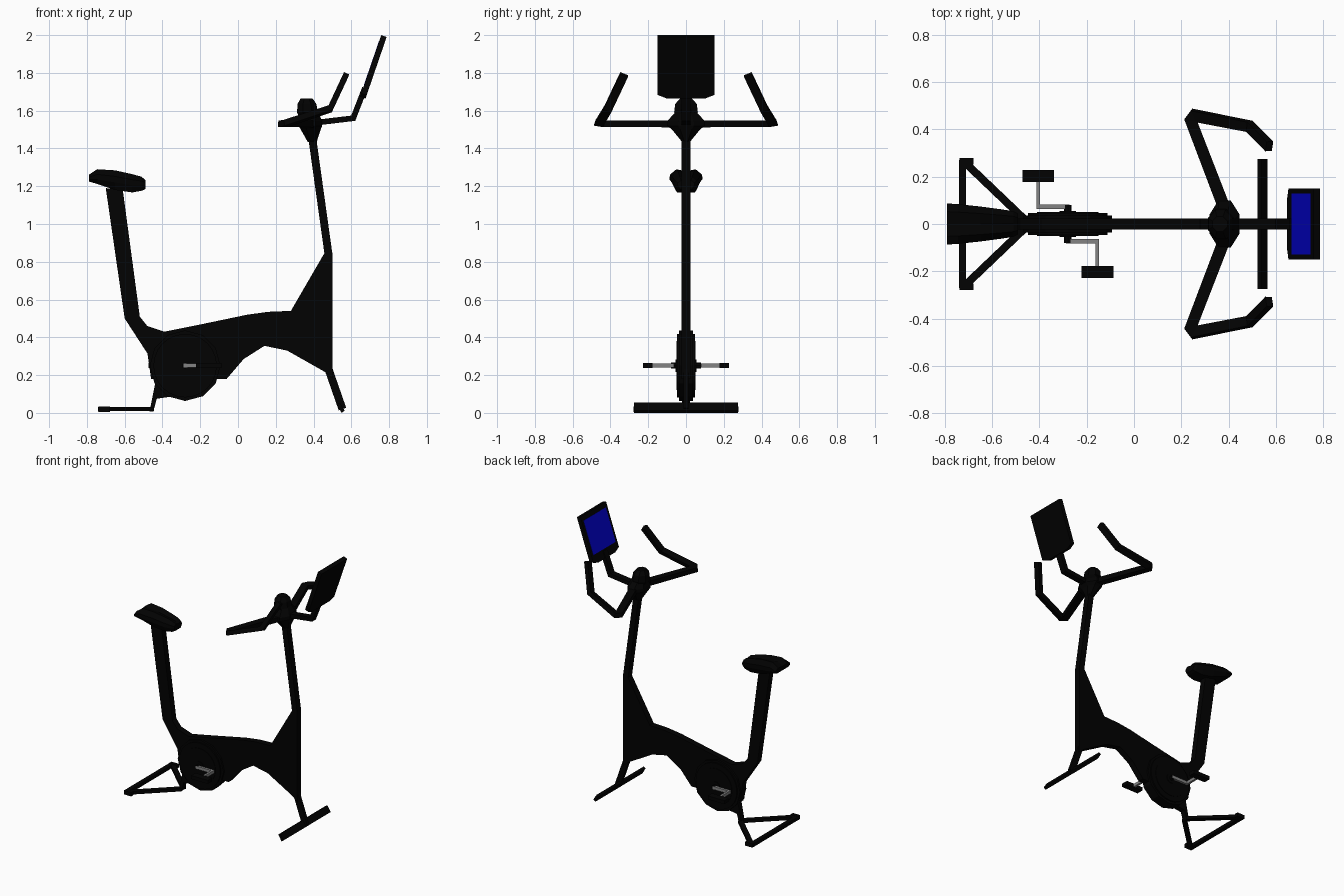
import bpy, bmesh, math
from mathutils import Vector

if "Cube" in bpy.data.objects:
    bpy.data.objects.remove(bpy.data.objects["Cube"])


def material(name, rgb):
    m = bpy.data.materials.new(name)
    m.diffuse_color = (*rgb, 1)
    m.use_nodes = True
    m.node_tree.nodes["Principled BSDF"].inputs["Base Color"].default_value = m.diffuse_color
    return m


BLACK = material("black", (0.0005, 0.0005, 0.0005))
GREY = material("grey metal", (0.23, 0.23, 0.23))
BLUE = material("screen blue", (0.0005, 0.0005, 0.62))


def finish(name, bm, mat):
    bmesh.ops.recalc_face_normals(bm, faces=bm.faces)
    me = bpy.data.meshes.new(name)
    bm.to_mesh(me)
    bm.free()
    me.materials.append(mat)
    ob = bpy.data.objects.new(name, me)
    bpy.context.collection.objects.link(ob)
    return ob


def loft(name, rings, mat=BLACK):
    """Skin a list of equal-length point rings and cap both ends."""
    bm = bmesh.new()
    vs = [[bm.verts.new(p) for p in r] for r in rings]
    n = len(vs[0])
    for a, b in zip(vs, vs[1:]):
        for i in range(n):
            bm.faces.new((a[i], a[(i + 1) % n], b[(i + 1) % n], b[i]))
    bm.faces.new(vs[0])
    bm.faces.new(vs[-1])
    return finish(name, bm, mat)


def plate(name, profile, half, mat=BLACK):
    """Side profile (x, z) extruded symmetrically in y."""
    return loft(name, [[(x, y, z) for x, z in profile] for y in (-half, half)], mat)


def disc(name, x, z, r, half, sides, mat=BLACK):
    a = [2 * math.pi * i / sides for i in range(sides)]
    return plate(name, [(x + r * math.cos(t), z + r * math.sin(t)) for t in a], half, mat)


def bar(name, path, w, h, mat=BLACK, taper=None):
    """Rectangular bar swept along a path with mitred corners."""
    P = [Vector(p) for p in path]
    D = [(b - a).normalized() for a, b in zip(P, P[1:])]
    ref = Vector((0, 0, 1)) if abs(D[0].z) < 0.9 else Vector((1, 0, 0))
    side = D[0].cross(ref).normalized()
    up = side.cross(D[0])
    ring = [side * (sx * w / 2) + up * (sz * h / 2)
            for sx, sz in ((-1, -1), (1, -1), (1, 1), (-1, 1))]
    rings = [[P[0] + o for o in ring]]
    for i in range(1, len(P)):
        d = D[i - 1]
        n = (d + D[i]).normalized() if i < len(D) else d
        ring = [o - d * (o.dot(n) / d.dot(n)) for o in ring]
        if taper:
            ring = [o * taper[i - 1] for o in ring]
        rings.append([P[i] + o for o in ring])
    return loft(name, rings, mat)


def box(name, c, size, mat=BLACK):
    x, y, z = c
    return bar(name, [(x, y - size[1] / 2, z), (x, y + size[1] / 2, z)], size[0], size[2], mat)


# main frame, seat post and mast
plate("frame", [(-0.48, 0.46), (-0.39, 0.43), (-0.2, 0.468), (0.05, 0.52), (0.16, 0.535),
                (0.28, 0.54), (0.46, 0.85), (0.5, 0.85), (0.5, 0.18), (0.46, 0.217),
                (0.26, 0.33), (0.14, 0.355), (0.03, 0.285), (-0.06, 0.18), (-0.46, 0.18),
                (-0.48, 0.32)], 0.023)
plate("seat_post", [(-0.7, 1.19), (-0.61, 1.18), (-0.52, 0.51), (-0.48, 0.46),
                    (-0.47, 0.3), (-0.6, 0.5)], 0.023)
plate("mast", [(0.458, 0.84), (0.5, 0.84), (0.412, 1.47), (0.37, 1.47)], 0.023)

# crank housing with stepped covers
CX, CZ = -0.28, 0.25
disc("crank_housing", CX, CZ, 0.187, 0.037, 12)
disc("crank_cover", CX, CZ, 0.168, 0.047, 24)
disc("crank_cover_inner", CX, CZ, 0.13, 0.051, 24)
disc("crank_hub", CX, CZ, 0.035, 0.056, 10)
disc("crank_axle", CX, CZ, 0.016, 0.08, 8)

# cranks and pedals, turned half a circle from each other
for s, tag in ((-1, "right"), (1, "left")):
    ex = CX - s * 0.125
    box("crank_arm_" + tag, ((CX + ex) / 2, s * 0.073, CZ), (0.141, 0.018, 0.022), GREY)
    box("pedal_axle_" + tag, (ex, s * 0.13, CZ), (0.016, 0.11, 0.022), GREY)
    box("pedal_" + tag, (ex, s * 0.203, CZ), (0.135, 0.05, 0.026))

# seat: wedge lofted from six-cornered sections with a dip along the top
seat = []
for x, w, lo, mid, hi in ((-0.79, 0.087, 1.225, 1.235, 1.26), (-0.745, 0.084, 1.212, 1.235, 1.29),
                          (-0.65, 0.074, 1.18, 1.22, 1.284), (-0.56, 0.062, 1.167, 1.205, 1.264),
                          (-0.51, 0.054, 1.176, 1.205, 1.25), (-0.49, 0.044, 1.185, 1.205, 1.232)):
    top = mid + (hi - mid) * 0.5
    seat.append([(x, -w * 0.75, lo), (x, w * 0.75, lo), (x, w, mid), (x, w, top),
                 (x, w * 0.6, hi), (x, 0, hi - (hi - mid) * 0.22), (x, -w * 0.6, hi),
                 (x, -w, top), (x, -w, mid)])
loft("seat", seat)

# rear foot: leg, cross bar and two diagonal struts
plate("rear_leg", [(-0.468, 0.008), (-0.448, 0.008), (-0.43, 0.075), (-0.36, 0.085),
                   (-0.36, 0.2), (-0.44, 0.2), (-0.44, 0.15)], 0.02)
box("rear_crossbar", (-0.725, 0, 0.02), (0.03, 0.54, 0.024))
for s, tag in ((-1, "right"), (1, "left")):
    bar("rear_strut_" + tag, [(-0.72, s * 0.265, 0.02), (-0.455, s * 0.012, 0.02)], 0.033, 0.022)
    box("rear_foot_cap_" + tag, (-0.708, s * 0.265, 0.02), (0.06, 0.028, 0.028))

# front foot: sloping leg and cross bar
bar("front_leg", [(0.478, 0, 0.235), (0.553, 0, 0.02)], 0.024, 0.042)
plate("front_crossbar", [(0.522, 0.045), (0.538, 0.054), (0.565, 0.012), (0.548, 0.0)], 0.275)

# handlebar hub and faceted knob
def ring(z, cx, rx, ry, n=8):
    a = [(t + 0.5) * 2 * math.pi / n for t in range(n)]
    return [(cx + rx * math.cos(t), ry * math.sin(t), z) for t in a]


loft("hub", [ring(1.435, 0.393, 0.026, 0.023), ring(1.5, 0.385, 0.057, 0.08),
             ring(1.52, 0.383, 0.068, 0.108), ring(1.545, 0.383, 0.068, 0.108),
             ring(1.6, 0.375, 0.05, 0.052)])
loft("hub_knob", [ring(1.555, 0.37, 0.045, 0.045), ring(1.59, 0.368, 0.06, 0.068),
                  ring(1.635, 0.365, 0.054, 0.062), ring(1.665, 0.363, 0.034, 0.034)])

# handlebars
for s, tag in ((-1, "right"), (1, "left")):
    bar("handlebar_" + tag, [(x, s * y, z) for x, y, z in (
        (0.385, 0.06, 1.53), (0.24, 0.438, 1.53), (0.255, 0.459, 1.533),
        (0.488, 0.413, 1.61), (0.572, 0.328, 1.79))], 0.052, 0.036,
        taper=(0.93, 0.95, 0.95, 1.0))

# display arm, tilted display and its screen
bar("display_arm", [(0.4, 0, 1.535), (0.61, 0, 1.56), (0.672, 0, 1.72)], 0.045, 0.03)
UP, OUT = Vector((0.325, 0, 0.946)), Vector((-0.946, 0, 0.325))
ORIGIN = Vector((0.645, 0, 1.669))


def panel(name, outline, back, front, mat):
    loft(name, [[ORIGIN + Vector((0, y, 0)) + UP * v + OUT * d for y, v in outline]
                for d in (back, front)], mat)


panel("display", [(-0.15, 0.35), (0.15, 0.35), (0.15, 0.025), (0.1, 0.005), (-0.1, 0.005),
                  (-0.15, 0.025)], -0.03, 0, BLACK)
panel("screen", [(-0.13, 0.315), (0.13, 0.315), (0.13, 0.068), (-0.13, 0.068)], -0.003, 0.0015, BLUE)
